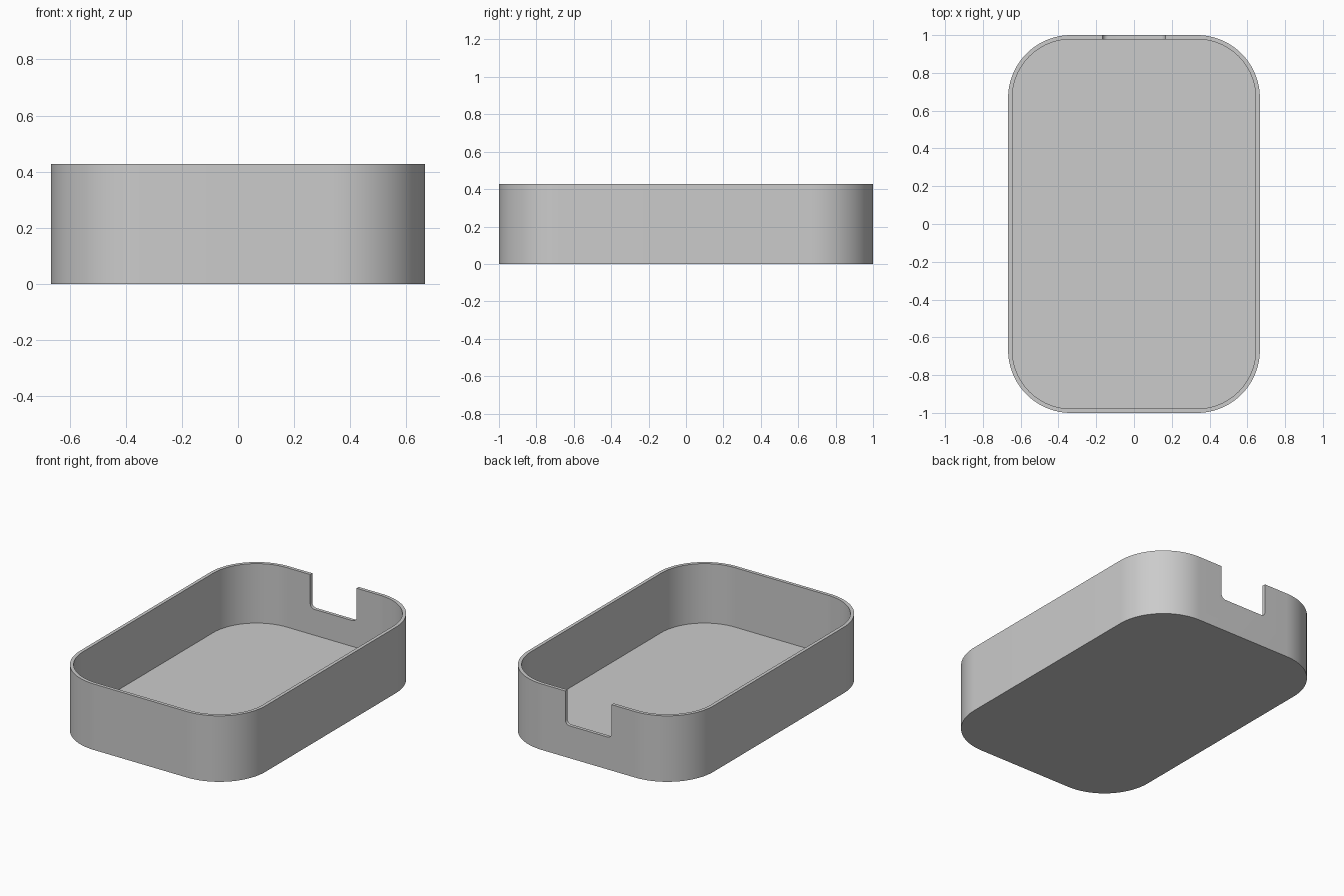
import bpy
import bmesh
from math import cos, sin, pi, radians
from mathutils import Matrix, Vector

old = bpy.data.objects.get("Cube")
if old:
    bpy.data.objects.remove(old, do_unlink=True)

WIDTH, LENGTH, HEIGHT = 1.333, 2.0, 0.428
RADIUS, WALL, FLOOR = 0.333, 0.022, 0.042
NOTCH_WIDTH, NOTCH_BOTTOM, NOTCH_RADIUS = 0.333, 0.21, 0.03

grey = bpy.data.materials.new("plain_grey")
grey.use_nodes = True
colour = (0.6, 0.6, 0.6, 1.0)
grey.diffuse_color = colour
grey.node_tree.nodes["Principled BSDF"].inputs["Base Color"].default_value = colour


def rounded_prism(name, width, length, radius, height, steps, matrix):
    """Extrude a rounded rectangle along local z, then place it by a matrix."""
    bm = bmesh.new()
    ring = []
    for quarter, (sx, sy) in enumerate([(1, 1), (-1, 1), (-1, -1), (1, -1)]):
        cx, cy = sx * (width / 2 - radius), sy * (length / 2 - radius)
        for i in range(steps + 1):
            a = (quarter + i / steps) * pi / 2
            ring.append(bm.verts.new((cx + radius * cos(a), cy + radius * sin(a), 0)))
    base = bm.faces.new(ring)
    top = bmesh.ops.extrude_face_region(bm, geom=[base])["geom"]
    bmesh.ops.translate(bm, vec=Vector((0, 0, height)),
                        verts=[v for v in top if isinstance(v, bmesh.types.BMVert)])
    bmesh.ops.transform(bm, matrix=matrix, verts=bm.verts)
    bmesh.ops.recalc_face_normals(bm, faces=bm.faces)
    mesh = bpy.data.meshes.new(name)
    bm.to_mesh(mesh)
    bm.free()
    mesh.materials.append(grey)
    obj = bpy.data.objects.new(name, mesh)
    bpy.context.collection.objects.link(obj)
    return obj


def cut(body, cutter):
    """Subtract the cutter from the body and discard it."""
    cutter.hide_render = True
    mod = body.modifiers.new("cut", 'BOOLEAN')
    mod.operation = 'DIFFERENCE'
    mod.solver = 'EXACT'
    mod.object = cutter
    bpy.context.view_layer.objects.active = body
    bpy.ops.object.modifier_apply(modifier=mod.name)
    bpy.data.objects.remove(cutter, do_unlink=True)


# Tray body with rounded corners
tray = rounded_prism("tray", WIDTH, LENGTH, RADIUS, HEIGHT, 24, Matrix())

# Hollow inside, leaving thin walls and a floor
cut(tray, rounded_prism("cavity_cutter", WIDTH - 2 * WALL, LENGTH - 2 * WALL,
                        RADIUS - WALL, HEIGHT, 24, Matrix.Translation((0, 0, FLOOR))))

# Open notch with rounded lower corners in the back wall
notch_height = 0.5
place = Matrix.Translation((0, LENGTH / 2 + 0.1, NOTCH_BOTTOM + notch_height / 2))
cut(tray, rounded_prism("notch_cutter", NOTCH_WIDTH, notch_height, NOTCH_RADIUS, 0.2, 8,
                        place @ Matrix.Rotation(radians(90), 4, 'X')))

# Smooth corners, crisp rims
bpy.ops.object.select_all(action='DESELECT')
tray.select_set(True)
bpy.context.view_layer.objects.active = tray
bpy.ops.object.shade_smooth_by_angle(angle=radians(30))
